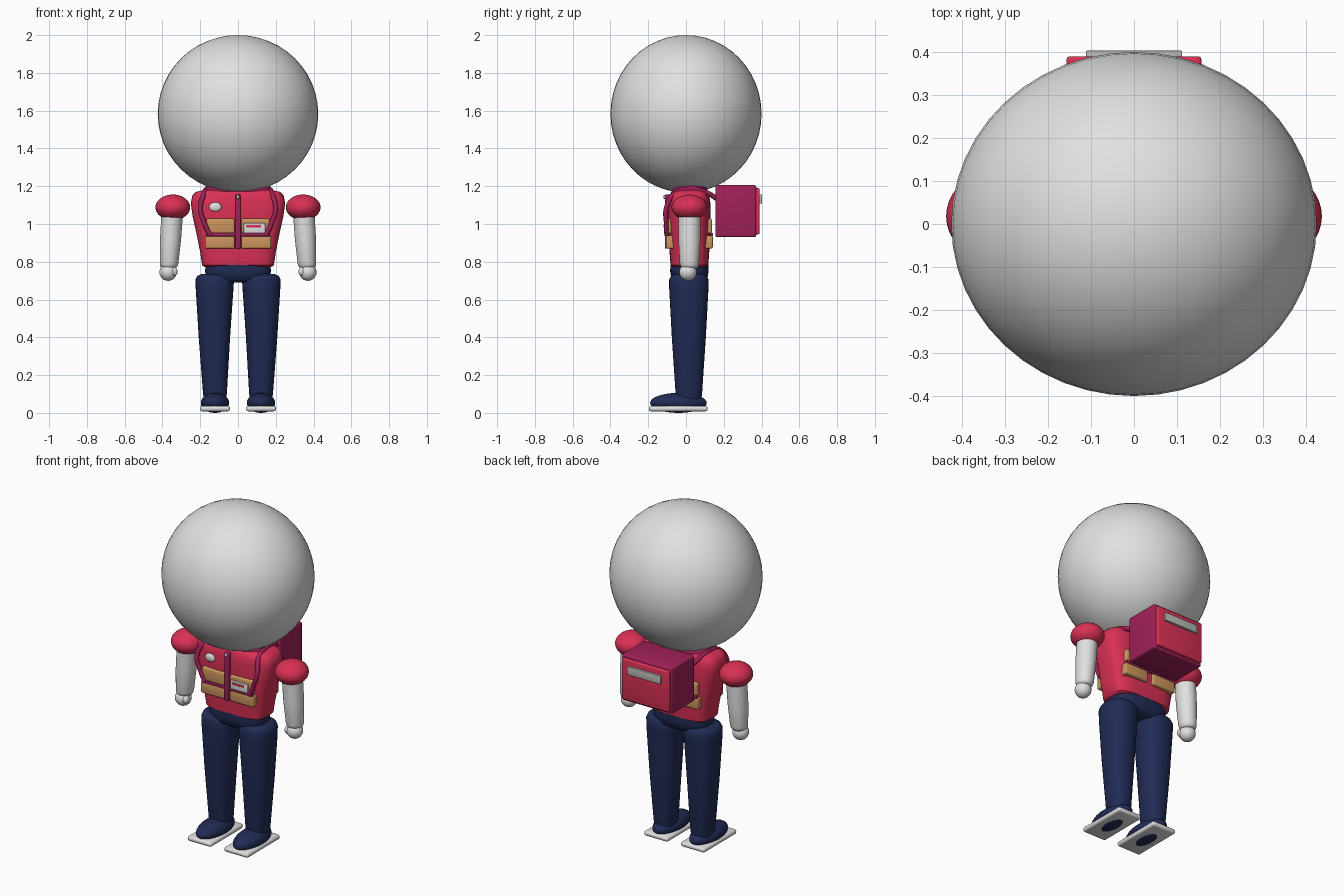
import bpy, bmesh, math
from mathutils import Vector

if "Cube" in bpy.data.objects:
    bpy.data.objects.remove(bpy.data.objects["Cube"])


def material(name, r, g, b):
    m = bpy.data.materials.new(name)
    m.use_nodes = True
    m.diffuse_color = (r, g, b, 1)
    m.node_tree.nodes["Principled BSDF"].inputs["Base Color"].default_value = (r, g, b, 1)
    return m


WHITE = material("white", 0.75, 0.75, 0.75)
RED = material("red", 0.70, 0.03, 0.09)
MAROON = material("maroon", 0.36, 0.015, 0.1)
NAVY = material("navy", 0.015, 0.024, 0.09)
TAN = material("tan", 0.60, 0.30, 0.11)
GREY = material("light grey", 0.5, 0.5, 0.48)


def finish(name, bm, mat):
    bmesh.ops.recalc_face_normals(bm, faces=bm.faces)
    mesh = bpy.data.meshes.new(name)
    bm.to_mesh(mesh)
    bm.free()
    mesh.materials.append(mat)
    ob = bpy.data.objects.new(name, mesh)
    bpy.context.collection.objects.link(ob)
    smooth(ob)
    return ob


def smooth(ob):
    bpy.ops.object.select_all(action='DESELECT')
    ob.select_set(True)
    bpy.context.view_layer.objects.active = ob
    bpy.ops.object.shade_smooth_by_angle(angle=math.radians(50))


def ellipsoid(name, centre, radii, mat, segs=32):
    bm = bmesh.new()
    bmesh.ops.create_uvsphere(bm, u_segments=segs, v_segments=segs // 2, radius=1)
    for v in bm.verts:
        v.co = Vector(a * r + c for a, r, c in zip(v.co, radii, centre))
    return finish(name, bm, mat)


def box(name, low, high, mat, bevel=0.01):
    bm = bmesh.new()
    bmesh.ops.create_cube(bm, size=1)
    for v in bm.verts:
        v.co = Vector(l + (a + 0.5) * (h - l) for a, l, h in zip(v.co, low, high))
    bmesh.ops.bevel(bm, geom=bm.edges[:], offset=bevel, segments=3,
                    profile=0.5, affect='EDGES')
    return finish(name, bm, mat)


def loft(name, rings, mat, power=2.0, segs=32):
    """Rings of (z, centre x, centre y, radius x, radius y), bottom to top."""
    bm = bmesh.new()
    loops = []
    for z, cx, cy, rx, ry in rings:
        loop = []
        for i in range(segs):
            c, s = math.cos(math.tau * i / segs), math.sin(math.tau * i / segs)
            x = math.copysign(abs(c) ** (2 / power), c)
            y = math.copysign(abs(s) ** (2 / power), s)
            loop.append(bm.verts.new((cx + rx * x, cy + ry * y, z)))
        loops.append(loop)
    for a, b in zip(loops, loops[1:]):
        for i in range(segs):
            j = (i + 1) % segs
            bm.faces.new((a[i], a[j], b[j], b[i]))
    bm.faces.new(loops[0])
    bm.faces.new(loops[-1])
    return finish(name, bm, mat)


def tube(name, points, radius, mat):
    curve = bpy.data.curves.new(name, 'CURVE')
    curve.dimensions = '3D'
    curve.bevel_depth = radius
    curve.bevel_resolution = 3
    curve.use_fill_caps = True
    sp = curve.splines.new('BEZIER')
    sp.bezier_points.add(len(points) - 1)
    for p, co in zip(sp.bezier_points, points):
        p.co = co
        p.handle_left_type = p.handle_right_type = 'AUTO'
    curve.materials.append(mat)
    ob = bpy.data.objects.new(name, curve)
    bpy.context.collection.objects.link(ob)


# Head, jacket and hips
ellipsoid("head", (0, 0, 1.583), (0.425, 0.4, 0.417), WHITE, 48)
MID = 0.018
loft("jacket", [(z, 0, MID, rx, ry) for z, rx, ry in (
    (0.772, 0.175, 0.085), (0.782, 0.19, 0.1), (0.85, 0.2, 0.105),
    (0.95, 0.22, 0.109), (1.04, 0.24, 0.111), (1.11, 0.25, 0.111),
    (1.15, 0.242, 0.106), (1.17, 0.222, 0.096), (1.18, 0.18, 0.08))],
    RED, power=3.6, segs=48)
loft("collar", [(1.16, 0, MID, 0.178, 0.095), (1.195, 0, MID, 0.175, 0.095),
                (1.205, 0, MID, 0.165, 0.085)], MAROON, power=2.6)
loft("hips", [(0.69, 0, MID, 0.14, 0.07), (0.71, 0, MID, 0.165, 0.095),
              (0.75, 0, MID, 0.175, 0.102), (0.79, 0, MID, 0.17, 0.1)], NAVY, power=2.8)

# Arms, legs and shoes
for side, s in (("left", 1), ("right", -1)):
    ellipsoid(side + "_sleeve", (s * 0.345, MID, 1.088), (0.092, 0.095, 0.068), RED)
    loft(side + "_arm", [(z, s * x, MID, r, r * 1.04) for z, x, r in (
        (0.765, 0.366, 0.035), (0.775, 0.366, 0.045), (0.79, 0.365, 0.049),
        (0.92, 0.357, 0.056), (1.06, 0.348, 0.057))], WHITE)
    ellipsoid(side + "_hand", (s * 0.37, 0.01, 0.745), (0.046, 0.046, 0.046), WHITE, 24)
    ellipsoid(side + "_thumb", (s * 0.338, -0.01, 0.748), (0.018, 0.02, 0.024), WHITE, 16)
    loft(side + "_leg", [(z, s * x, MID - 0.003, rx, ry) for z, x, rx, ry in (
        (0.07, 0.122, 0.058, 0.065), (0.1, 0.122, 0.063, 0.07),
        (0.4, 0.125, 0.083, 0.09), (0.66, 0.124, 0.1, 0.104),
        (0.705, 0.123, 0.102, 0.104), (0.725, 0.123, 0.093, 0.095),
        (0.735, 0.123, 0.07, 0.072))], NAVY, power=2.3)
    ellipsoid(side + "_shoe", (s * 0.122, -0.04, 0.053), (0.075, 0.15, 0.053), NAVY)
    box(side + "_sole", (s * 0.122 - 0.08, -0.197, 0.008),
        (s * 0.122 + 0.08, 0.115, 0.037), WHITE, 0.013)

    # Shoulder straps
    tube(side + "_strap", [(s * x, y, z) for x, y, z in (
        (0.14, 0.17, 1.13), (0.165, 0.1, 1.17), (0.17, 0.02, 1.182),
        (0.18, -0.06, 1.16), (0.2, -0.105, 1.08), (0.18, -0.105, 1.01),
        (0.148, -0.102, 0.94))], 0.013, MAROON)

    # Pockets on the chest and back
    for face, d in (("front", -1), ("back", 1)):
        ys = sorted((MID + d * 0.078, MID + d * 0.124))
        for row, (z0, z1, outer) in {"lower": (0.87, 0.938, 0.175),
                                     "upper": (0.95, 1.028, 0.168)}.items():
            xs = sorted((s * 0.018, s * outer))
            box(f"{side}_{face}_{row}_pocket", (xs[0], ys[0], z0),
                (xs[1], ys[1] - (0.004 if row == "upper" and d > 0 else 0), z1), TAN, 0.009)

# Belts across the jacket, zip and badges
for face, d in (("front", -1), ("back", 1)):
    y = MID + d * 0.118
    box(face + "_belt", (-0.17, y - 0.008, 0.935), (0.17, y + 0.008, 0.953), MAROON, 0.004)
box("zip_strip", (-0.014, -0.112, 0.87), (0.014, -0.08, 1.155), MAROON, 0.005)
ellipsoid("zip_pull", (0, -0.112, 1.143), (0.009, 0.008, 0.011), GREY, 12)
ellipsoid("round_badge", (-0.12, -0.093, 1.09), (0.033, 0.012, 0.025), WHITE, 16)
box("name_badge", (0.03, -0.116, 0.952), (0.145, -0.107, 1.005), WHITE, 0.003)
box("badge_stripe", (0.042, -0.119, 0.981), (0.122, -0.114, 0.994), RED, 0.001)

# Backpack
box("backpack", (-0.168, 0.155, 0.93), (0.168, 0.372, 1.207), MAROON, 0.012)
box("backpack_flap", (-0.157, 0.36, 0.945), (0.157, 0.39, 1.19), RED, 0.008)
box("backpack_plate", (-0.112, 0.386, 1.108), (0.112, 0.403, 1.157), GREY, 0.003)
